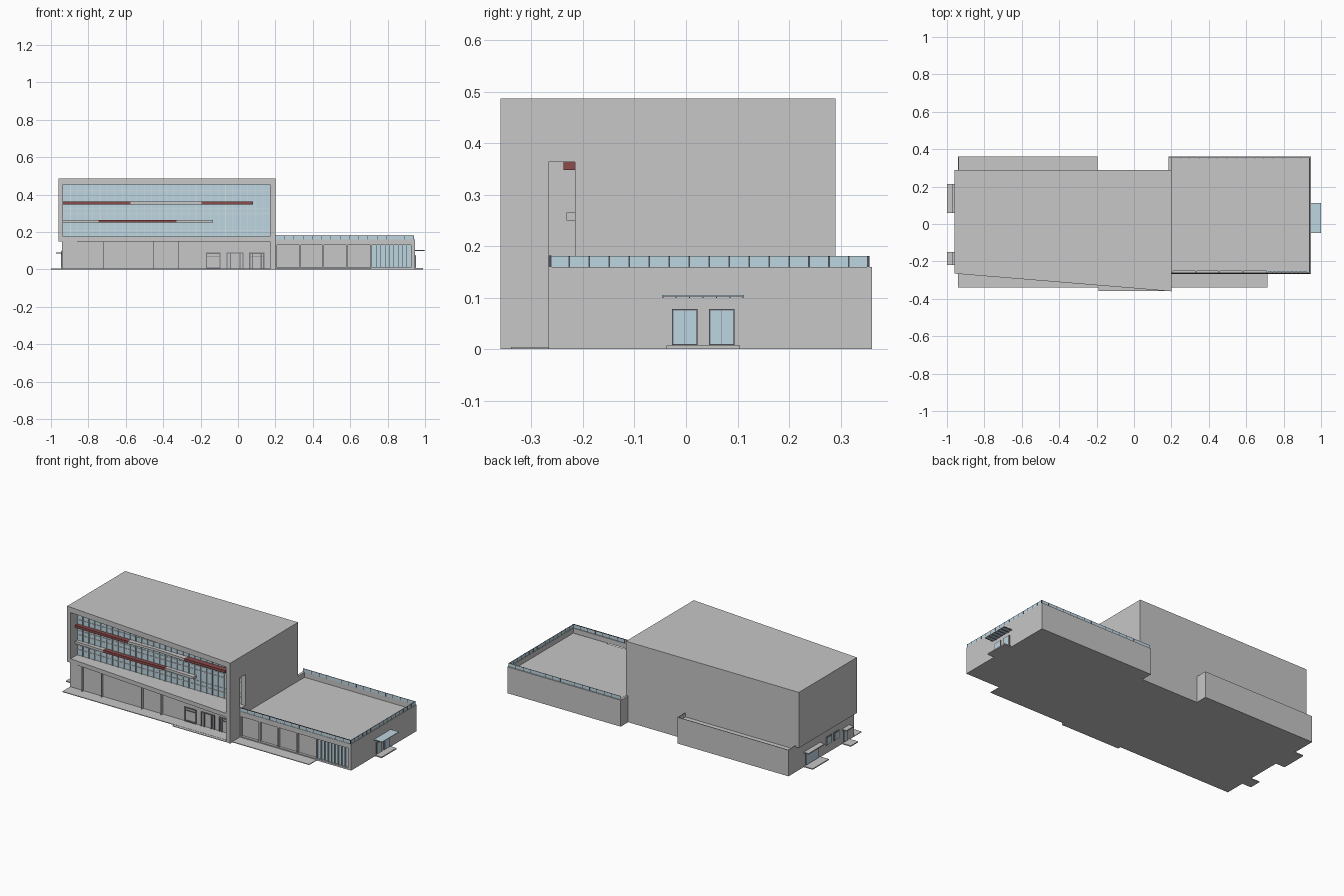
import bpy, bmesh

cube = bpy.data.objects.get("Cube")
if cube:
    bpy.data.objects.remove(cube)


def material(name, r, g, b):
    m = bpy.data.materials.new(name)
    m.use_nodes = True
    m.diffuse_color = (r, g, b, 1)
    m.node_tree.nodes["Principled BSDF"].inputs["Base Color"].default_value = (r, g, b, 1)
    return m


GREY = material("concrete grey", .57, .57, .57)
GLASS = material("pale blue glass", .51, .67, .75)
RED = material("brick red", .26, .07, .07)
FRAME = material("slate frame", .20, .20, .23)
DARK = material("dark post", .08, .08, .10)
RAIL = material("light mullion", .68, .75, .77)


def finish(name, bm, mat):
    bmesh.ops.recalc_face_normals(bm, faces=bm.faces)
    mesh = bpy.data.meshes.new(name)
    bm.to_mesh(mesh)
    bm.free()
    mesh.materials.append(mat)
    ob = bpy.data.objects.new(name, mesh)
    bpy.context.collection.objects.link(ob)


def add_prism(bm, outline, z0, z1):
    low = [bm.verts.new((x, y, z0)) for x, y in outline]
    top = [bm.verts.new((x, y, z1)) for x, y in outline]
    bm.faces.new(low[::-1])
    bm.faces.new(top)
    n = len(low)
    for i in range(n):
        j = (i + 1) % n
        bm.faces.new((low[i], low[j], top[j], top[i]))


def prism(name, mat, outline, z0, z1):
    bm = bmesh.new()
    add_prism(bm, outline, z0, z1)
    finish(name, bm, mat)


def boxes(name, mat, *items):
    """Each item is x0, x1, y0, y1, z0, z1."""
    bm = bmesh.new()
    for x0, x1, y0, y1, z0, z1 in items:
        add_prism(bm, [(x0, y0), (x1, y0), (x1, y1), (x0, y1)], z0, z1)
    finish(name, bm, mat)


def spread(a, b, n):
    return [a + (b - a) * i / n for i in range(n + 1)]


def front_y(x):
    """Slanted front of the upper storeys."""
    return -.265 - .095 * (x + .96) / 1.16


def slanted(name, x0, x1, z0, z1):
    prism(name, GREY, [(x0, front_y(x0)), (x1, front_y(x1)), (x1, WALL), (x0, WALL)], z0, z1)


# Main block and its slanted frame
WALL = -.20
boxes("main_upper_body", GREY, (-.96, .20, WALL, .29, .15, .487))
boxes("main_ground_floor", GREY, (-.94, .20, -.265, .29, 0, .15))
slanted("frame_top", -.96, .20, .455, .487)
slanted("frame_bottom", -.96, .20, .15, .175)
slanted("frame_left", -.96, -.935, .175, .455)
prism("frame_right_front", GREY,
      [(.17, front_y(.17)), (.20, front_y(.20)), (.20, -.267), (.17, -.267)], 0, .487)
boxes("frame_right_opening_edges", GREY,
      (.17, .20, -.267, -.215, 0, .165), (.17, .20, -.267, -.215, .363, .455),
      (.17, .20, -.215, WALL, 0, .455))

# Curtain wall
boxes("curtain_glass", GLASS, (-.935, .17, WALL - .004, WALL, .175, .455))
boxes("curtain_mullions", RAIL,
      *[(x - .0015, x + .0015, WALL - .010, WALL, .175, .455) for x in spread(-.935, .17, 28)[1:-1]],
      *[(-.935, .17, WALL - .007, WALL, z - .0012, z + .0012) for z in (.21, .235, .30, .325, .39, .42)])


# Wavy bands across the curtain wall
def band(name, points, z0, z1, red_spans):
    for i, ((xa, ya), (xb, yb)) in enumerate(zip(points, points[1:])):
        mat = RED if i in red_spans else GREY
        prism(f"{name}_{i + 1}", mat, [(xa, ya), (xb, yb), (xb, WALL), (xa, WALL)], z0, z1)


band("upper_band", [(-.935, -.226), (-.575, -.232), (-.38, -.225), (-.195, -.237), (.08, -.238)],
     .348, .363, (0, 3))
band("lower_band", [(-.935, -.224), (-.745, -.231), (-.50, -.231), (-.33, -.225), (-.145, -.232)],
     .25, .265, (1, 2))
boxes("lower_band_end", GREY, (-.145, -.135, -.232, WALL, .25, .265))

# Ground floor front: thin fins and three doorways
boxes("ground_fins", GREY,
      *[(x - .001, x + .001, -.282, -.265, .004, .15) for x in (-.85, -.72, -.45, -.32)])


def door_frame(x0, x1, y, z0, z1, t, bars):
    return [(x0, x1, y - .006, y, z1 - t, z1),
            *[(x - t / 2, x + t / 2, y - .006, y, z0, z1) for x in (x0 + t / 2, x1 - t / 2, *bars)]]


boxes("front_door_frames", FRAME,
      *door_frame(-.172, -.093, -.265, .004, .09, .007, ()),
      (-.165, -.10, -.270, -.265, .068, .073), (-.165, -.10, -.270, -.265, .004, .011),
      *door_frame(-.062, .030, -.265, .004, .09, .006, (-.04, .01)),
      *door_frame(.06, .142, -.265, .004, .09, .007, (.078, .124)),
      (.067, .135, -.270, -.265, .068, .073))

# Paving
boxes("front_paving", GREY, (-.94, .715, -.34, -.26, 0, .004))
boxes("entrance_pad", GREY, (-.19, .20, -.358, -.26, 0, .003))

# Low wing: roof deck, thin walls, recessed front bays
boxes("wing_core", GREY, (.20, .94, -.252, .355, 0, .13))
boxes("wing_walls", GREY,
      (.936, .945, -.267, .361, 0, .16), (.185, .945, .352, .361, 0, .16),
      (.185, .20, .29, .361, 0, .16), (.20, .945, -.267, -.258, .13, .16),
      (.925, .945, -.267, -.25, 0, .13), (.20, .945, -.267, -.25, 0, .01))
boxes("wing_front_piers", GREY,
      *[(x - .004, x + .004, -.267, -.25, .01, .13) for x in (.204, .329, .455, .582, .713)])
boxes("wing_front_glass", GLASS, (.717, .925, -.256, -.25, .01, .13))
boxes("wing_front_mullions", RAIL,
      *[(x - .0015, x + .0015, -.265, -.25, .01, .13) for x in spread(.717, .925, 9)[1:-1]])

# Glass balustrade round the wing roof
X0, X1, Y0, Y1 = .20, .941, -.265, .355
boxes("balustrade_glass", GLASS,
      (X0, X1, Y0, Y0 + .003, .16, .181), (X1 - .003, X1, Y0, Y1, .16, .181),
      (.188, X1, Y1 - .003, Y1, .16, .181))
boxes("balustrade_posts", DARK,
      *[(x - .0012, x + .0012, y - .001, y + .004, .16, .181)
        for x in spread(X0, X1, 15)[1:] for y in (Y0, Y1 - .003)],
      *[(X1 - .004, X1 + .001, y - .0015, y + .0015, .16, .181) for y in spread(Y0, Y1, 16)])
boxes("balustrade_front_rail", DARK, (X0, X1, Y0 - .001, Y0 + .004, .18, .182))

# Right side entrance
RIGHT = .945
for i, y in enumerate((-.027, .045), 1):
    boxes(f"right_door_frame_{i}", FRAME, (RIGHT, RIGHT + .004, y, y + .049, .008, .078))
    boxes(f"right_door_glass_{i}", GLASS,
          (RIGHT, RIGHT + .006, y + .003, y + .0240, .010, .075),
          (RIGHT, RIGHT + .006, y + .0250, y + .046, .010, .075))
boxes("right_step", GREY, (RIGHT, .99, -.038, .105, 0, .007))
boxes("right_canopy", GLASS, (RIGHT, 1.0, -.047, .113, .102, .105))
boxes("right_canopy_ribs", FRAME,
      *[(RIGHT, .998, y - .001, y + .001, .099, .102) for y in spread(-.045, .111, 6)])

# Left side entrances: steps, canopies, doors and windows
LEFT = -.94
for i, (y0, y1) in enumerate(((.06, .215), (-.22, -.15)), 1):
    boxes(f"left_step_{i}", GREY, (-1.0, LEFT, y0, y1, 0, .006))
    boxes(f"left_canopy_{i}", GREY, (-.972, LEFT, y0, y1, .085, .091))
    boxes(f"left_door_frame_{i}", FRAME, (LEFT - .004, LEFT, y0 + .015, y1 - .015, .006, .08))
    boxes(f"left_door_glass_{i}", GLASS, (LEFT - .006, LEFT, y0 + .019, y1 - .019, .01, .076))
for i, y in enumerate((-.12, -.05), 1):
    boxes(f"left_window_frame_{i}", FRAME, (LEFT - .004, LEFT, y, y + .05, .05, .1))
    boxes(f"left_window_glass_{i}", GLASS, (LEFT - .006, LEFT, y + .004, y + .046, .054, .096))

# Rear annex with a raised thin parapet
boxes("rear_annex_core", GREY, (-.94, -.195, .29, .36, 0, .135))
boxes("rear_annex_walls", GREY,
      (-.94, -.195, .357, .361, 0, .159), (-.94, -.936, .29, .361, 0, .159),
      (-.199, -.195, .29, .361, 0, .159))
